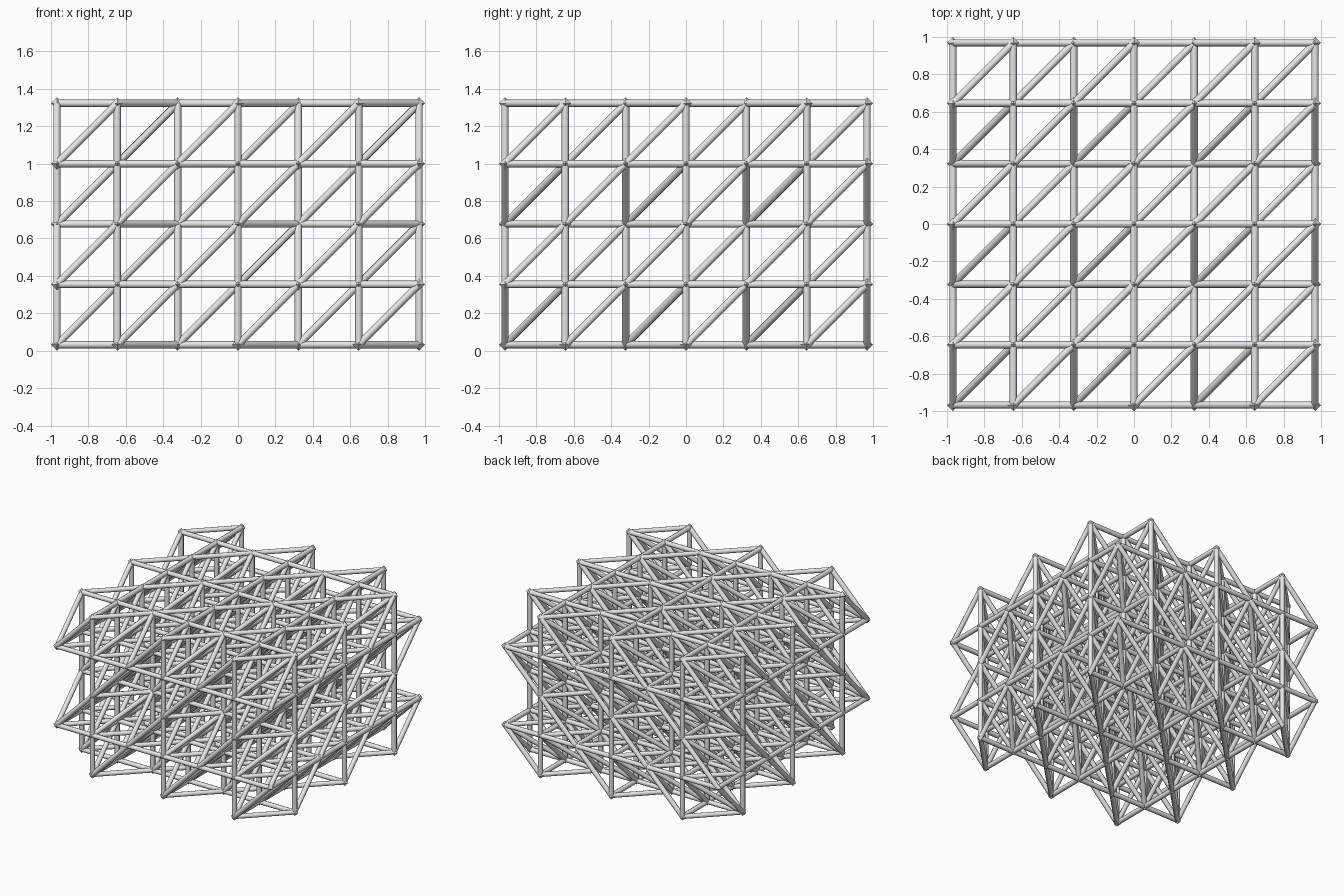
import bpy, bmesh, itertools
from mathutils import Vector, Matrix

cube = bpy.data.objects.get("Cube")
if cube:
    bpy.data.objects.remove(cube, do_unlink=True)

STEP = 0.3227
NODE_R = 0.032
STRUT_R = 0.0195
SIDES = 8
COUNT = (7, 7, 5)

grey = bpy.data.materials.new("light grey")
grey.use_nodes = True
colour = (0.8, 0.8, 0.8, 1)
grey.diffuse_color = colour
grey.node_tree.nodes["Principled BSDF"].inputs["Base Color"].default_value = colour


def position(n):
    return Vector(((n[0] - 3) * STEP, (n[1] - 3) * STEP, NODE_R + n[2] * STEP))


def add_object(name, bm):
    mesh = bpy.data.meshes.new(name)
    bm.to_mesh(mesh)
    bm.free()
    mesh.materials.append(grey)
    obj = bpy.data.objects.new(name, mesh)
    bpy.context.collection.objects.link(obj)


# Grid joints, leaving out every joint whose three indices are all even
joints = {n for n in itertools.product(*map(range, COUNT)) if any(c % 2 for c in n)}

# Diamond-shaped connectors at the joints
bm = bmesh.new()
for n in sorted(joints):
    for tip in (1, -1):
        bmesh.ops.create_cone(
            bm, cap_ends=False, segments=4, radius1=NODE_R, radius2=0, depth=NODE_R,
            matrix=Matrix.Translation(position(n))
            @ Matrix.Diagonal((1, 1, tip, 1))
            @ Matrix.Translation((0, 0, NODE_R / 2)))
bmesh.ops.remove_doubles(bm, verts=bm.verts, dist=0.0005)
bmesh.ops.recalc_face_normals(bm, faces=bm.faces)
add_object("joint_connectors", bm)

# Straight, face-diagonal and body-diagonal struts, one object per direction
names = {
    (1, 0, 0): "cross_struts", (0, 1, 0): "depth_struts", (0, 0, 1): "upright_struts",
    (1, 1, 0): "level_diagonals", (1, 0, 1): "front_diagonals",
    (0, 1, 1): "side_diagonals", (1, 1, 1): "body_diagonals",
}
for direction, name in names.items():
    bm = bmesh.new()
    axis = Vector(direction)
    turn = axis.to_track_quat('Z', 'Y').to_matrix().to_4x4()
    for n in sorted(joints):
        end = tuple(a + b for a, b in zip(n, direction))
        if end in joints:
            middle = (position(n) + position(end)) / 2
            bmesh.ops.create_cone(
                bm, cap_ends=True, segments=SIDES, radius1=STRUT_R, radius2=STRUT_R,
                depth=axis.length * STEP, matrix=Matrix.Translation(middle) @ turn)
    # Round sides, flat ends
    for face in bm.faces:
        face.smooth = len(face.verts) == 4
    add_object(name, bm)
